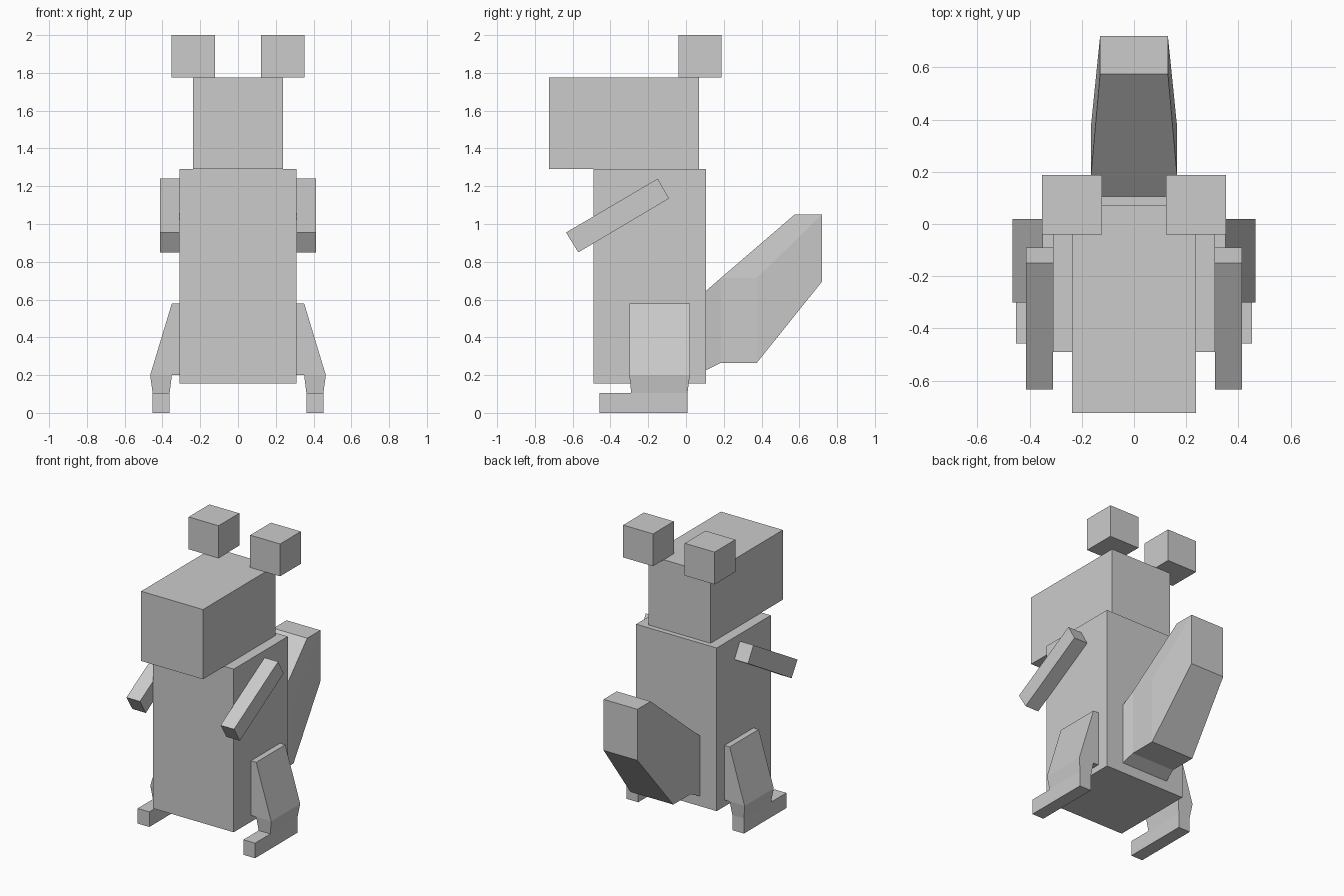
import bpy
import bmesh
from mathutils import Vector

cube = bpy.data.objects.get("Cube")
if cube:
    bpy.data.objects.remove(cube, do_unlink=True)

grey = bpy.data.materials.new("light_grey")
grey.use_nodes = True
colour = (0.6, 0.6, 0.6, 1)
grey.diffuse_color = colour
grey.node_tree.nodes["Principled BSDF"].inputs["Base Color"].default_value = colour


def finish(name, bm):
    bmesh.ops.recalc_face_normals(bm, faces=bm.faces)
    mesh = bpy.data.meshes.new(name)
    bm.to_mesh(mesh)
    bm.free()
    mesh.materials.append(grey)
    obj = bpy.data.objects.new(name, mesh)
    bpy.context.scene.collection.objects.link(obj)
    return obj


def frustum(name, low, high, z0, z1, side=1):
    """Block between two rectangles (x0, x1, y0, y1) at two heights."""
    bm = bmesh.new()
    rings = []
    for (x0, x1, y0, y1), z in ((low, z0), (high, z1)):
        corners = ((x0, y0), (x1, y0), (x1, y1), (x0, y1))
        rings.append([bm.verts.new((side * x, y, z)) for x, y in corners])
    for ring in rings:
        bm.faces.new(ring)
    for i in range(4):
        j = (i + 1) % 4
        bm.faces.new((rings[0][i], rings[0][j], rings[1][j], rings[1][i]))
    return finish(name, bm)


def box(name, rect, z0, z1, side=1):
    return frustum(name, rect, rect, z0, z1, side)


def side_profile(name, points, side_faces, outline):
    """Solid from (half width, y, z) points mirrored over x = 0."""
    bm = bmesh.new()
    left, right = ([bm.verts.new((s * w, y, z)) for w, y, z in points]
                   for s in (1, -1))
    for face in side_faces:
        for verts in (left, right):
            bm.faces.new([verts[i] for i in face])
    for i, j in zip(outline, outline[1:] + outline[:1]):
        bm.faces.new((left[i], left[j], right[j], right[i]))
    return finish(name, bm)


# Body and long head
box("body", (-0.31, 0.31, -0.49, 0.105), 0.155, 1.29)
box("head", (-0.238, 0.238, -0.725, 0.07), 1.29, 1.775)

# Paired parts
for label, s in (("left", 1), ("right", -1)):
    box(label + "_ear", (0.122, 0.352, -0.04, 0.188), 1.775, 2.0, s)

    # Arm: slanted bar, extruded across x
    bm = bmesh.new()
    profile = ((-0.15, 1.24), (-0.09, 1.135), (-0.57, 0.85), (-0.635, 0.955))
    face = bm.faces.new([bm.verts.new((s * 0.31, y, z)) for y, z in profile])
    extruded = bmesh.ops.extrude_face_region(bm, geom=[face], use_keep_orig=True)
    moved = [v for v in extruded["geom"] if isinstance(v, bmesh.types.BMVert)]
    bmesh.ops.translate(bm, verts=moved, vec=Vector((s * 0.104, 0, 0)))
    finish(label + "_arm", bm)

    # Leg: flared thigh, tapered ankle, long foot
    frustum(label + "_thigh", (0.305, 0.465, -0.3, 0.02),
            (0.305, 0.35, -0.3, 0.02), 0.2, 0.58, s)
    frustum(label + "_ankle", (0.362, 0.452, -0.29, 0.008),
            (0.35, 0.465, -0.3, 0.02), 0.105, 0.2, s)
    box(label + "_foot", (0.362, 0.452, -0.458, 0.008), 0, 0.105, s)

# Tail: root, thick middle and raised tip
tail_points = [
    (0.18, 0.105, 0.225), (0.18, 0.105, 0.645),
    (0.165, 0.185, 0.715), (0.13, 0.575, 1.05),
    (0.13, 0.72, 1.05), (0.13, 0.72, 0.695),
    (0.165, 0.375, 0.265), (0.165, 0.185, 0.265),
    (0.165, 0.375, 0.715),
]
side_profile("tail", tail_points,
             [(0, 1, 2, 7), (7, 2, 8, 6), (2, 3, 4, 8), (6, 8, 4, 5)],
             list(range(8)))
